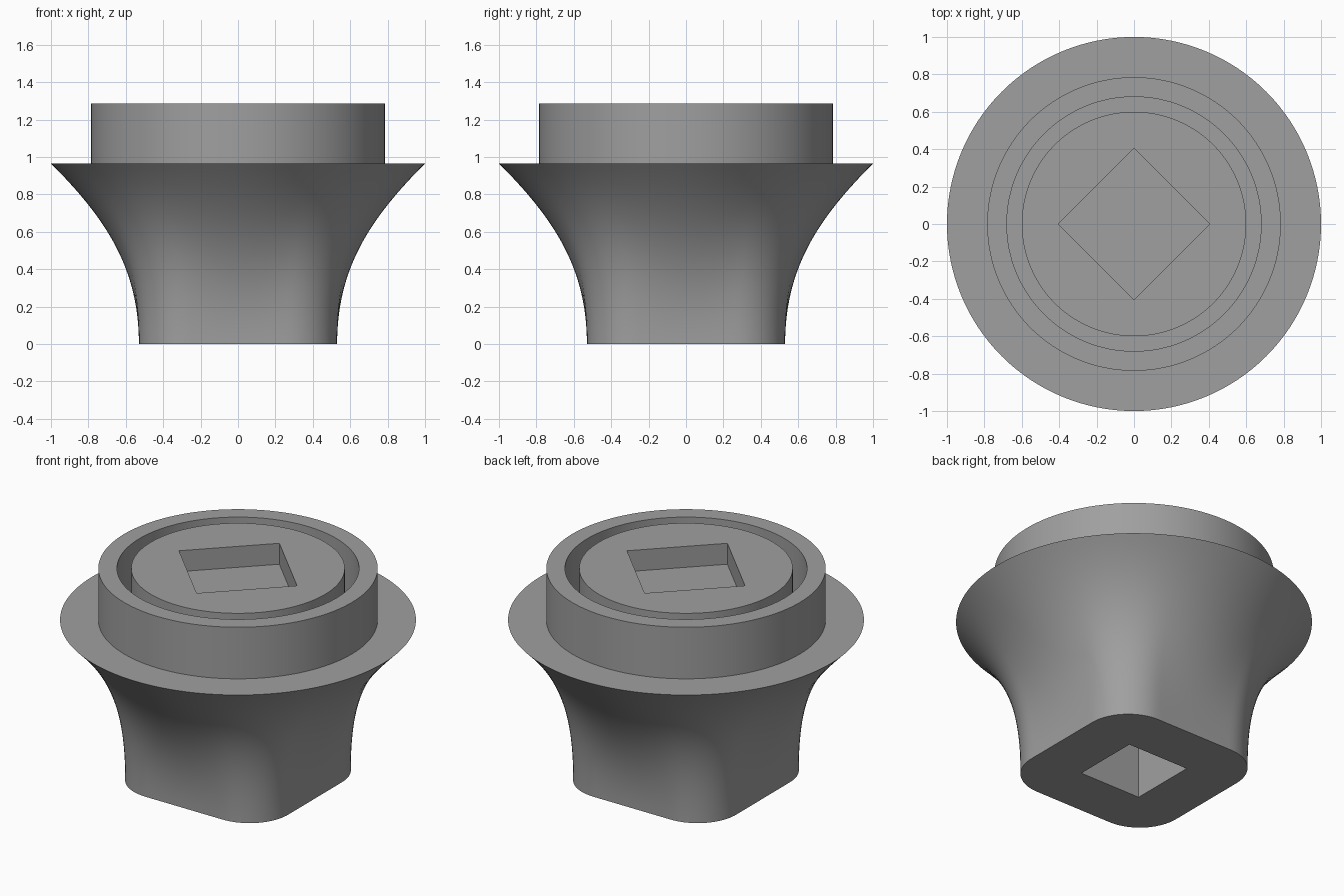
import bpy, bmesh, math

if "Cube" in bpy.data.objects:
    bpy.data.objects.remove(bpy.data.objects["Cube"])

N = 128  # points around every cross-section (multiple of 8 keeps square corners exact)
ANGLES = [2 * math.pi * i / N for i in range(N)]

grey = bpy.data.materials.new("grey")
grey.diffuse_color = (0.35, 0.35, 0.35, 1)
grey.use_nodes = True
grey.node_tree.nodes["Principled BSDF"].inputs["Base Color"].default_value = grey.diffuse_color


def circle(r):
    return [r] * N


def rounded_square(half, fillet, turn=0.0):
    """Radius at each angle of a square with filleted corners."""
    radii = []
    c = half - fillet
    for a in ANGLES:
        f = (a + turn + math.pi / 4) % (math.pi / 2) - math.pi / 4
        u, v = math.cos(f), abs(math.sin(f))
        if fillet == 0 or half * v / u <= c:
            radii.append(half / u)
        else:
            s = c * (u + v)
            radii.append(s + math.sqrt(max(0, s * s - 2 * c * c + fillet * fillet)))
    return radii


def loft(name, sections, cap_first=False, cap_last=False):
    """Skin a list of (radii, heights) sections into one surface."""
    bm = bmesh.new()
    rings = []
    for radii, z in sections:
        zs = z if isinstance(z, list) else [z] * N
        rings.append([bm.verts.new((r * math.cos(a), r * math.sin(a), h))
                      for r, a, h in zip(radii, ANGLES, zs)])
    for lo, hi in zip(rings, rings[1:]):
        for j in range(N):
            k = (j + 1) % N
            bm.faces.new((lo[j], lo[k], hi[k], hi[j]))
    if cap_first:
        bm.faces.new(rings[0][::-1])
    if cap_last:
        bm.faces.new(rings[-1])
    mesh = bpy.data.meshes.new(name)
    bm.to_mesh(mesh)
    bm.free()
    mesh.materials.append(grey)
    obj = bpy.data.objects.new(name, mesh)
    bpy.context.collection.objects.link(obj)
    bpy.ops.object.select_all(action='DESELECT')
    obj.select_set(True)
    bpy.context.view_layer.objects.active = obj
    bpy.ops.object.shade_smooth_by_angle(angle=math.radians(30))
    return obj


DECK, TOP = 0.965, 1.285
foot = rounded_square(0.53, 0.265)
socket = rounded_square(0.21, 0)
diamond = rounded_square(0.405 / math.sqrt(2), 0, math.pi / 4)

# Flared body: square socket, rounded-square foot, sweep out to a round flange
STEPS = 28
flare = []
for i in range(STEPS + 1):
    t = i / STEPS
    w = ((1 - t) ** 3, 3 * t * (1 - t) ** 2, 3 * t * t * (1 - t), t ** 3)
    z = w[1] * 0.40 + w[2] * (DECK - 0.30) + w[3] * DECK
    flare.append(([(w[0] + w[1]) * r + w[2] * 0.70 + w[3] for r in foot], z))
loft("flared_body", [(socket, 0.6), (socket, 0)] + flare + [(circle(0.785), DECK)],
     cap_first=True)

# Raised collar with the groove inside it
loft("collar", [(circle(0.785), DECK), (circle(0.785), TOP), (circle(0.68), TOP),
                (circle(0.68), DECK), (circle(0.6), DECK)])

# Central boss with a square recess turned by 45 degrees
loft("centre_boss", [(circle(0.6), DECK), (circle(0.6), TOP),
                     (diamond, TOP), (diamond, TOP - 0.13)], cap_last=True)
